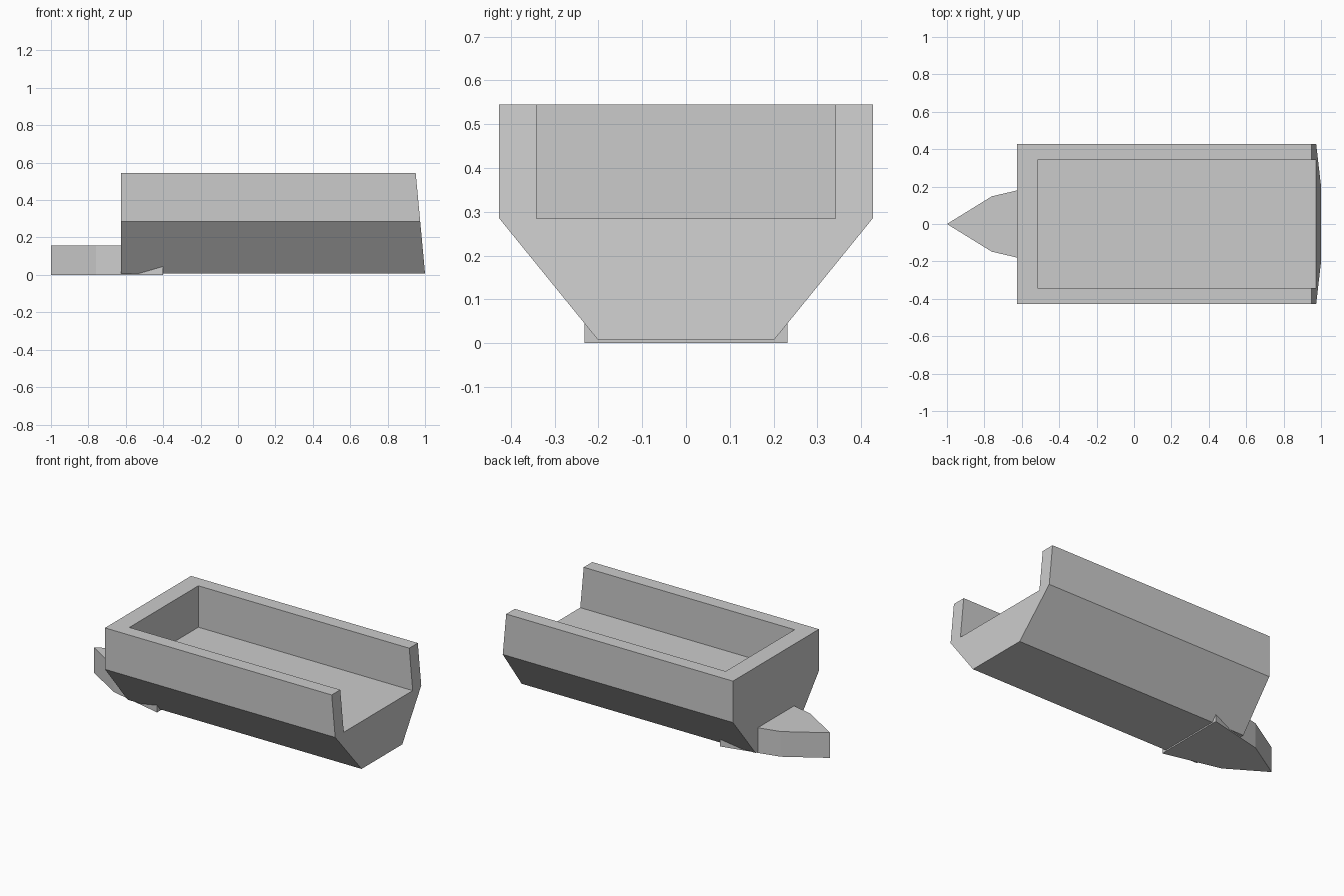
import bpy, bmesh

if "Cube" in bpy.data.objects:
    bpy.data.objects.remove(bpy.data.objects["Cube"], do_unlink=True)

grey = bpy.data.materials.new("light_grey")
grey.use_nodes = True
grey.diffuse_color = (0.6, 0.6, 0.6, 1)
grey.node_tree.nodes["Principled BSDF"].inputs["Base Color"].default_value = (0.6, 0.6, 0.6, 1)


def prism(name, start, end):
    """Solid between two matching outlines."""
    bm = bmesh.new()
    a = [bm.verts.new(p) for p in start]
    b = [bm.verts.new(p) for p in end]
    bm.faces.new(a)
    bm.faces.new(b[::-1])
    n = len(a)
    for i in range(n):
        j = (i + 1) % n
        bm.faces.new((a[j], a[i], b[i], b[j]))
    bmesh.ops.recalc_face_normals(bm, faces=bm.faces)
    mesh = bpy.data.meshes.new(name)
    bm.to_mesh(mesh)
    bm.free()
    mesh.materials.append(grey)
    obj = bpy.data.objects.new(name, mesh)
    bpy.context.collection.objects.link(obj)
    return obj


BOTTOM, CHINE, TOP = 0.008, 0.285, 0.545
BACK, FRONT = -0.625, 1.0


def slanted_end(z):
    return FRONT - 0.05 * (z - BOTTOM) / (TOP - BOTTOM)


# Hull: chined section ending in a slanted face
half = [(0.202, BOTTOM), (0.427, CHINE), (0.427, TOP)]
section = half + [(-y, z) for y, z in reversed(half)]
hull = prism("hull", [(BACK, y, z) for y, z in section],
             [(slanted_end(z), y, z) for y, z in section])

# Open tray cut out of the hull
opening = [(-0.342, CHINE), (0.342, CHINE), (0.342, 0.8), (-0.342, 0.8)]
cutter = prism("tray_cutter", [(-0.515, y, z) for y, z in opening],
               [(1.3, y, z) for y, z in opening])
cutter.hide_render = True
cut = hull.modifiers.new("tray", "BOOLEAN")
cut.operation = "DIFFERENCE"
cut.solver = "EXACT"
cut.object = cutter
bpy.context.view_layer.objects.active = hull
hull.select_set(True)
bpy.ops.object.modifier_apply(modifier=cut.name)
bpy.data.objects.remove(cutter, do_unlink=True)

# Pointed wedge under the closed end
side = [(-0.76, 0.148), (-0.4, 0.232)]
outline = [(-1.0, 0.0)] + side + [(x, -y) for x, y in reversed(side)]
prism("pointed_wedge", [(x, y, 0.0) for x, y in outline],
      [(x, y, 0.158) for x, y in outline])
